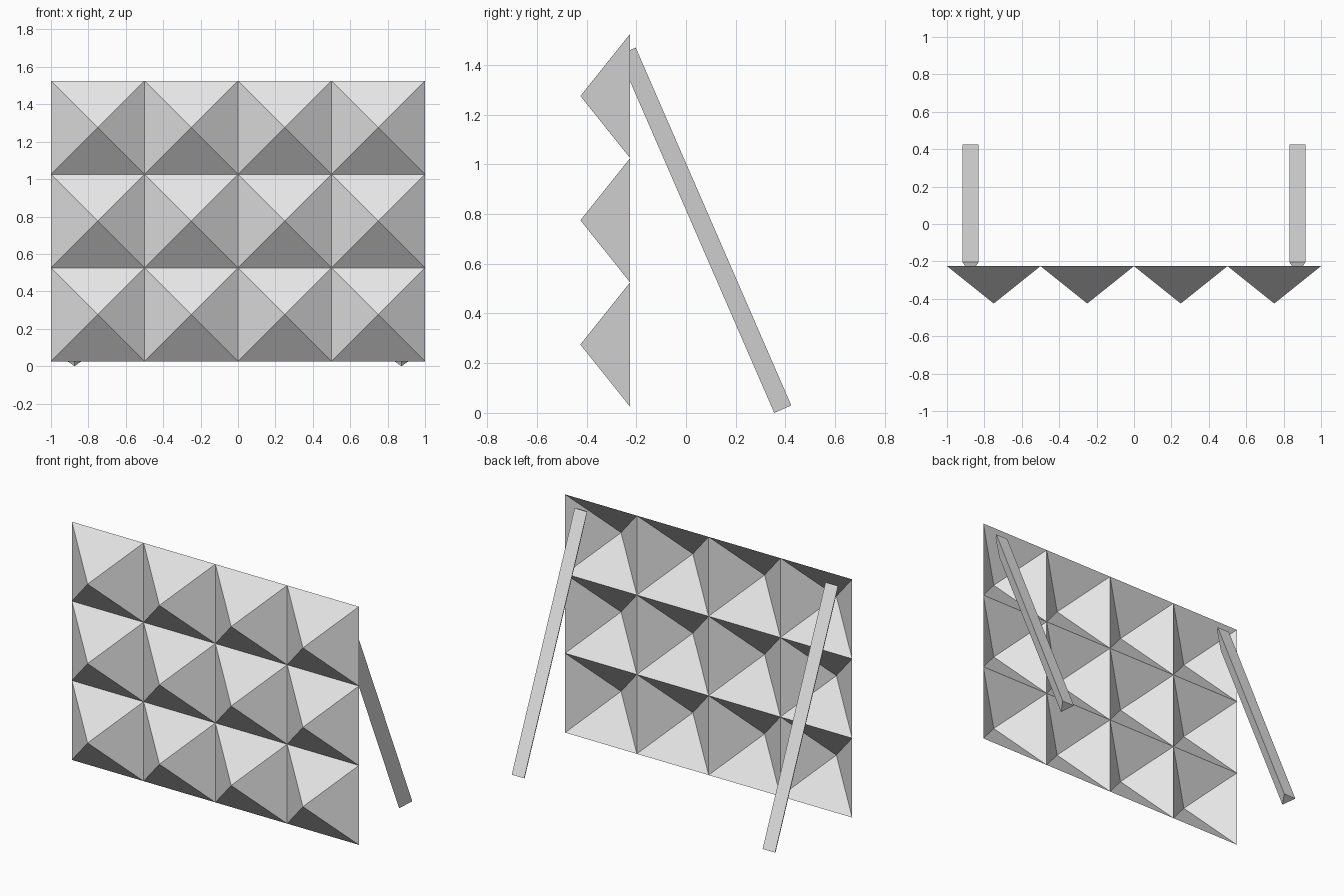
import bpy
import bmesh
from math import radians
from mathutils import Matrix, Vector

cube = bpy.data.objects.get("Cube")
if cube:
    bpy.data.objects.remove(cube, do_unlink=True)

grey = bpy.data.materials.new("light grey")
grey.use_nodes = True
grey.diffuse_color = (0.8, 0.8, 0.8, 1)
grey.node_tree.nodes["Principled BSDF"].inputs["Base Color"].default_value = (0.8, 0.8, 0.8, 1)

PANEL_Y = -0.225
PANEL_BOTTOM = 0.025


def finish(bm, name):
    mesh = bpy.data.meshes.new(name)
    bm.to_mesh(mesh)
    bm.free()
    mesh.materials.append(grey)
    obj = bpy.data.objects.new(name, mesh)
    bpy.context.collection.objects.link(obj)
    return obj


# Panel: open-backed sheet of pyramids, four across and three up
bm = bmesh.new()
bmesh.ops.create_grid(bm, x_segments=4, y_segments=3, size=1)
bmesh.ops.scale(bm, vec=(1, 0.75, 1), verts=bm.verts)
tips = bmesh.ops.poke(bm, faces=bm.faces)["verts"]
for tip in tips:
    tip.co.z = 0.2
bmesh.ops.transform(bm, verts=bm.verts, matrix=Matrix.Translation((0, PANEL_Y, PANEL_BOTTOM + 0.75))
                    @ Matrix.Rotation(radians(90), 4, 'X'))
finish(bm, "pyramid_panel")


# Legs: leaning triangular bars, flat side to the back, trimmed flush at the panel
def leg(name, x):
    bm = bmesh.new()
    tilt = Matrix.Rotation(radians(23.5), 4, 'X')
    foot = Vector((x, 0.355, 0))
    section = [(0, 0, 0), (0.0435, 0.075, 0), (-0.0435, 0.075, 0)]
    base = bm.faces.new([bm.verts.new(foot + tilt @ Vector(p)) for p in section])
    top = bmesh.ops.extrude_face_region(bm, geom=[base], use_keep_orig=True)["geom"]
    bmesh.ops.translate(bm, vec=tilt @ Vector((0, 0, 1.57)),
                        verts=[g for g in top if isinstance(g, bmesh.types.BMVert)])
    bmesh.ops.bisect_plane(bm, geom=bm.verts[:] + bm.edges[:] + bm.faces[:],
                           plane_co=(0, PANEL_Y, 0), plane_no=(0, -1, 0), clear_outer=True)
    bmesh.ops.holes_fill(bm, edges=[e for e in bm.edges if e.is_boundary])
    bmesh.ops.recalc_face_normals(bm, faces=bm.faces)
    finish(bm, name)


for side, sign in (("left", 1), ("right", -1)):
    leg(side + "_support_leg", sign * 0.874)
